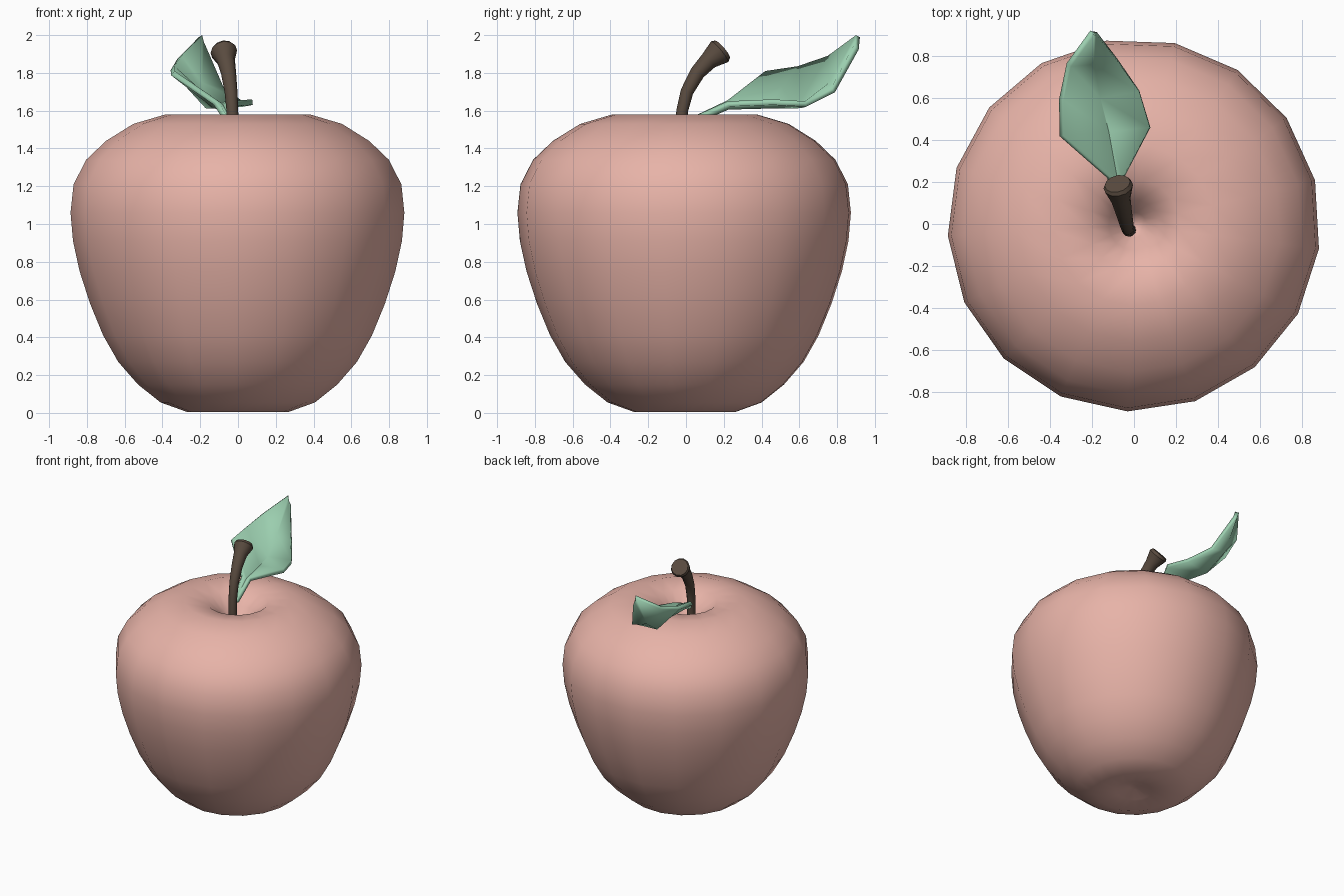
import bpy, math
from mathutils import Vector

if "Cube" in bpy.data.objects:
    bpy.data.objects.remove(bpy.data.objects["Cube"])


def make_object(name, verts, faces, color, angle):
    mesh = bpy.data.meshes.new(name)
    mesh.from_pydata(verts, [], faces)
    mesh.update()
    obj = bpy.data.objects.new(name, mesh)
    bpy.context.collection.objects.link(obj)
    mat = bpy.data.materials.new(name + "_color")
    mat.diffuse_color = (*color, 1)
    mat.use_nodes = True
    mat.node_tree.nodes["Principled BSDF"].inputs["Base Color"].default_value = mat.diffuse_color
    mesh.materials.append(mat)
    bpy.ops.object.select_all(action='DESELECT')
    obj.select_set(True)
    bpy.context.view_layer.objects.active = obj
    bpy.ops.object.shade_smooth_by_angle(angle=math.radians(angle))
    return obj


def skin(rings, closed_ring=True):
    """Join equal rings of points with quads and cap both ends."""
    n = len(rings[0])
    verts = [p for ring in rings for p in ring]
    faces = []
    for i in range(len(rings) - 1):
        for j in range(n if closed_ring else n - 1):
            k = (j + 1) % n
            faces.append((i * n + j, i * n + k, (i + 1) * n + k, (i + 1) * n + j))
    if closed_ring:
        faces.append(tuple(reversed(range(n))))
        faces.append(tuple(range((len(rings) - 1) * n, len(rings) * n)))
    return verts, faces


# Apple body: 17-sided lathe with a dimple at the top and a shallow one below
SIDES = 17
profile = [(0.03, 0.05), (0.13, 0.02), (0.27, 0.005), (0.41, 0.055), (0.53, 0.15),
           (0.635, 0.27), (0.715, 0.41), (0.785, 0.58), (0.84, 0.75), (0.875, 0.91),
           (0.888, 1.06), (0.872, 1.21), (0.805, 1.34), (0.70, 1.44), (0.555, 1.53),
           (0.385, 1.58), (0.22, 1.555), (0.12, 1.47), (0.06, 1.38), (0.02, 1.34)]
start = math.radians(-92)
rings = []
for r, z in profile:
    rings.append([(r * math.cos(start + math.tau * i / SIDES),
                   r * math.sin(start + math.tau * i / SIDES) - 0.005, z)
                  for i in range(SIDES)])
make_object("apple_body", *skin(rings), (0.80, 0.45, 0.39), 60)

# Stem: tapered tube along a bent path, flared at its cut end
path = [((-0.02, -0.03, 1.33), 0.03), ((-0.025, -0.03, 1.48), 0.03),
        ((-0.03, -0.02, 1.60), 0.031), ((-0.037, 0.005, 1.70), 0.034),
        ((-0.05, 0.06, 1.80), 0.040), ((-0.064, 0.12, 1.865), 0.048),
        ((-0.075, 0.178, 1.912), 0.071), ((-0.079, 0.192, 1.924), 0.062)]
pts = [Vector(p) for p, r in path]
rings = []
for i, (p, r) in enumerate(path):
    t = (pts[min(i + 1, len(pts) - 1)] - pts[max(i - 1, 0)]).normalized()
    side = Vector((0, 1, 0)).cross(t) if abs(t.z) > 0.99 else Vector((1, 0, 0))
    side = (side - t * side.dot(t)).normalized()
    up = t.cross(side)
    rings.append([pts[i] + r * (side * math.cos(a) + up * math.sin(a))
                  for a in (math.tau * k / 12 for k in range(12))])
make_object("stem", *skin(rings), (0.10, 0.07, 0.05), 40)

# Leaf: folded strip of left edge, midrib, right edge, thickened downward
rows = [[(-0.05, 0.02, 1.56), (-0.04, 0.02, 1.55), (-0.03, 0.02, 1.56)],
        [(-0.11, 0.22, 1.655), (-0.08, 0.22, 1.635), (-0.055, 0.22, 1.65)],
        [(-0.335, 0.42, 1.81), (-0.12, 0.44, 1.64), (0.075, 0.46, 1.66)],
        [(-0.335, 0.59, 1.835), (-0.16, 0.60, 1.64), (0.025, 0.63, 1.65)],
        [(-0.30, 0.75, 1.89), (-0.19, 0.76, 1.75), (-0.075, 0.77, 1.72)],
        [(-0.19, 0.90, 2.0), (-0.18, 0.895, 1.96), (-0.17, 0.89, 1.94)]]
verts, faces = skin(rows, closed_ring=False)
leaf = make_object("leaf", verts, [tuple(reversed(f)) for f in faces],
                   (0.33, 0.62, 0.43), 40)
if leaf.data.polygons[4].normal.z < 0:
    leaf.data.flip_normals()
solid = leaf.modifiers.new("thickness", 'SOLIDIFY')
solid.thickness = 0.03
solid.offset = -1
